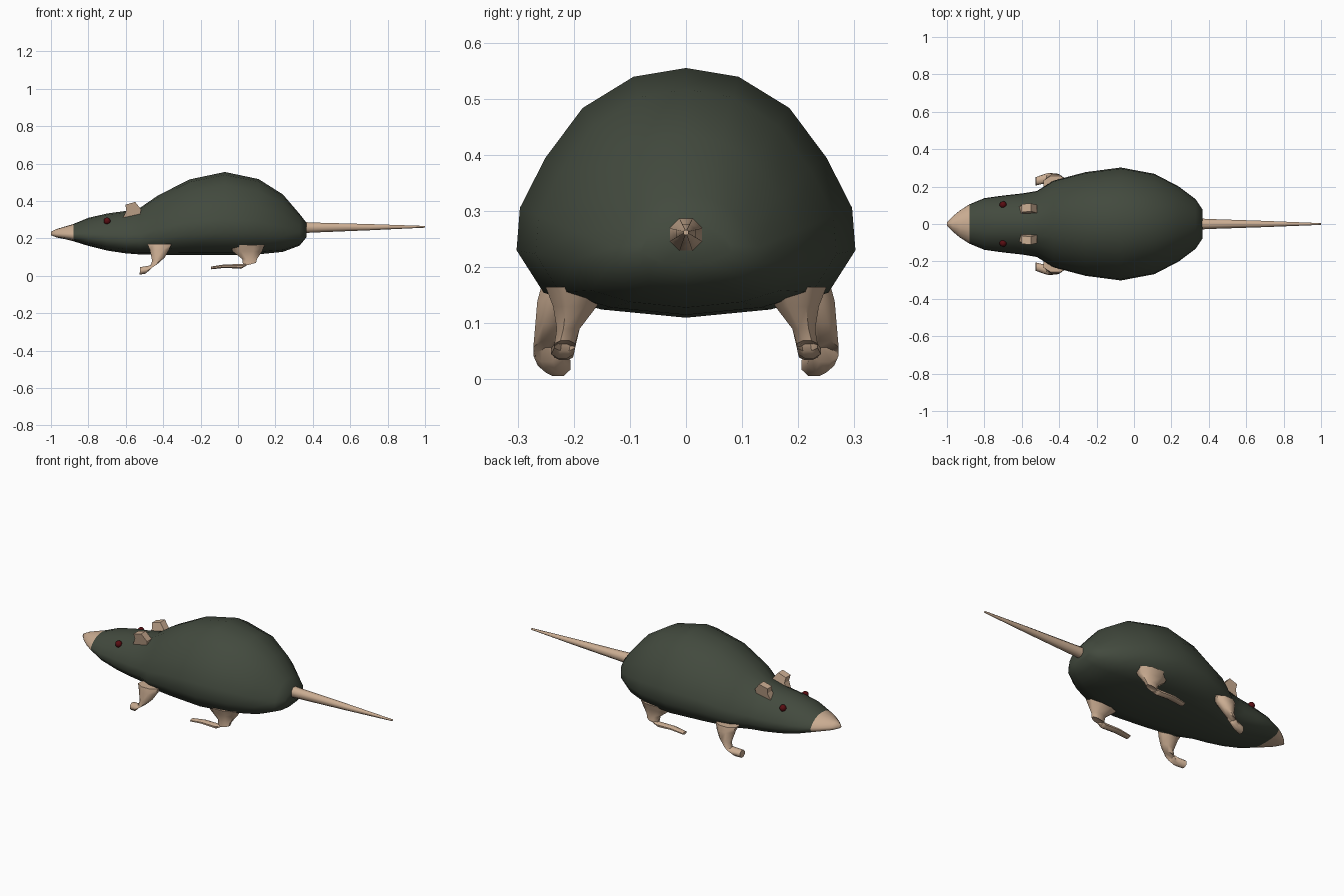
import bpy, bmesh, math
from mathutils import Vector

if "Cube" in bpy.data.objects:
    bpy.data.objects.remove(bpy.data.objects["Cube"])


def material(name, rgb):
    m = bpy.data.materials.new(name)
    m.use_nodes = True
    m.diffuse_color = (*rgb, 1)
    m.node_tree.nodes["Principled BSDF"].inputs["Base Color"].default_value = (*rgb, 1)
    return m


FUR = material("dark green fur", (0.055, 0.068, 0.048))
SKIN = material("pale skin", (0.60, 0.42, 0.29))
RED = material("dark red eye", (0.10, 0.004, 0.006))


def finish(name, bm, mats, sharp=60):
    bmesh.ops.recalc_face_normals(bm, faces=bm.faces)
    me = bpy.data.meshes.new(name)
    bm.to_mesh(me)
    bm.free()
    for m in mats:
        me.materials.append(m)
    me.shade_smooth()
    me.set_sharp_from_angle(angle=math.radians(sharp))
    ob = bpy.data.objects.new(name, me)
    bpy.context.collection.objects.link(ob)
    return ob


def loft(rings):
    """Skin a list of equal point rings and cap both ends."""
    bm = bmesh.new()
    rows = [[bm.verts.new(p) for p in ring] for ring in rings]
    n = len(rows[0])
    for a, b in zip(rows, rows[1:]):
        for i in range(n):
            j = (i + 1) % n
            bm.faces.new((a[i], a[j], b[j], b[i]))
    bm.faces.new(rows[0])
    bm.faces.new(rows[-1])
    return bm


def ring(x, y, z, ry, rt, tilt, n=8):
    """Oval ring: ry across y, rt along a direction tilted in the xz plane."""
    t = math.radians(tilt)
    d = Vector((math.cos(t), 0, math.sin(t)))
    angles = [math.tau * (i + 0.5) / n for i in range(n)]
    return [Vector((x, y + ry * math.cos(a), z)) + d * rt * math.sin(a) for a in angles]


# Body: one cross-section scaled along the length (x, bottom, top, half width)
HALF = [(0, 1), (0.31, 0.965), (0.61, 0.84), (0.83, 0.64), (0.98, 0.44),
        (1, 0.27), (0.84, 0.10), (0.5, 0.033), (0, 0)]
SECTION = HALF + [(-u, v) for u, v in HALF[-2:0:-1]]
STATIONS = [
    (-1.0, 0.217, 0.235, 0.008), (-0.97, 0.205, 0.25, 0.04),
    (-0.93, 0.197, 0.262, 0.073), (-0.88, 0.185, 0.277, 0.105),
    (-0.80, 0.16, 0.31, 0.138), (-0.70, 0.135, 0.333, 0.152),
    (-0.60, 0.12, 0.347, 0.163), (-0.52, 0.114, 0.366, 0.176),
    (-0.43, 0.112, 0.428, 0.232), (-0.26, 0.112, 0.515, 0.277),
    (-0.07, 0.11, 0.555, 0.302), (0.11, 0.115, 0.517, 0.268),
    (0.24, 0.128, 0.435, 0.20), (0.33, 0.162, 0.33, 0.132),
    (0.365, 0.205, 0.285, 0.08)]
bm = loft([[(x, u * w, lo + v * (hi - lo)) for u, v in SECTION]
           for x, lo, hi, w in STATIONS])
for f in bm.faces:
    f.material_index = int(f.calc_center_median().x < -0.88)
finish("body", bm, [FUR, SKIN])

# Tail: slender tapered tube
finish("tail", loft([ring(x, 0, z, r, r, 90) for x, z, r in (
    (0.33, 0.258, 0.033), (0.40, 0.258, 0.029),
    (0.70, 0.26, 0.018), (1.0, 0.262, 0.005))]), [SKIN])

# Leg rings on the left of travel: x, y, z, half width, half depth, tilt
FRONT_LEG = [
    (-0.42, 0.215, 0.17, 0.045, 0.07, 0), (-0.42, 0.228, 0.14, 0.04, 0.056, 0),
    (-0.425, 0.243, 0.09, 0.028, 0.038, 15), (-0.45, 0.248, 0.05, 0.026, 0.035, 35),
    (-0.485, 0.24, 0.033, 0.026, 0.024, 70), (-0.525, 0.228, 0.026, 0.024, 0.022, 88)]
HIND_LEG = [
    (0.05, 0.195, 0.165, 0.06, 0.10, 0), (0.05, 0.198, 0.13, 0.042, 0.085, 0),
    (0.062, 0.21, 0.09, 0.022, 0.043, 0), (0.062, 0.216, 0.06, 0.02, 0.038, 15),
    (0.02, 0.22, 0.05, 0.022, 0.014, 75), (-0.07, 0.22, 0.052, 0.022, 0.01, 90),
    (-0.145, 0.218, 0.042, 0.018, 0.008, 90)]
EAR = [(-0.615, 0.31), (-0.525, 0.315), (-0.518, 0.355), (-0.55, 0.395),
       (-0.602, 0.38), (-0.597, 0.35)]

for side, s in (("left", -1), ("right", 1)):
    for part, rows in (("front_leg", FRONT_LEG), ("hind_leg", HIND_LEG)):
        finish(f"{part}_{side}", loft([ring(x, s * y, *rest)
                                       for x, y, *rest in rows]), [SKIN])

    # Ear: thick flap leaning outward
    flap = [[(x, s * (y + 0.2 * (z - 0.32)), z) for x, z in EAR] for y in (0.052, 0.095)]
    finish(f"ear_{side}", loft(flap), [SKIN], 30)

    # Eye: small bead
    bm = bmesh.new()
    bmesh.ops.create_uvsphere(bm, u_segments=10, v_segments=6, radius=0.019)
    bmesh.ops.translate(bm, verts=bm.verts, vec=(-0.70, s * 0.103, 0.293))
    finish(f"eye_{side}", bm, [RED])
